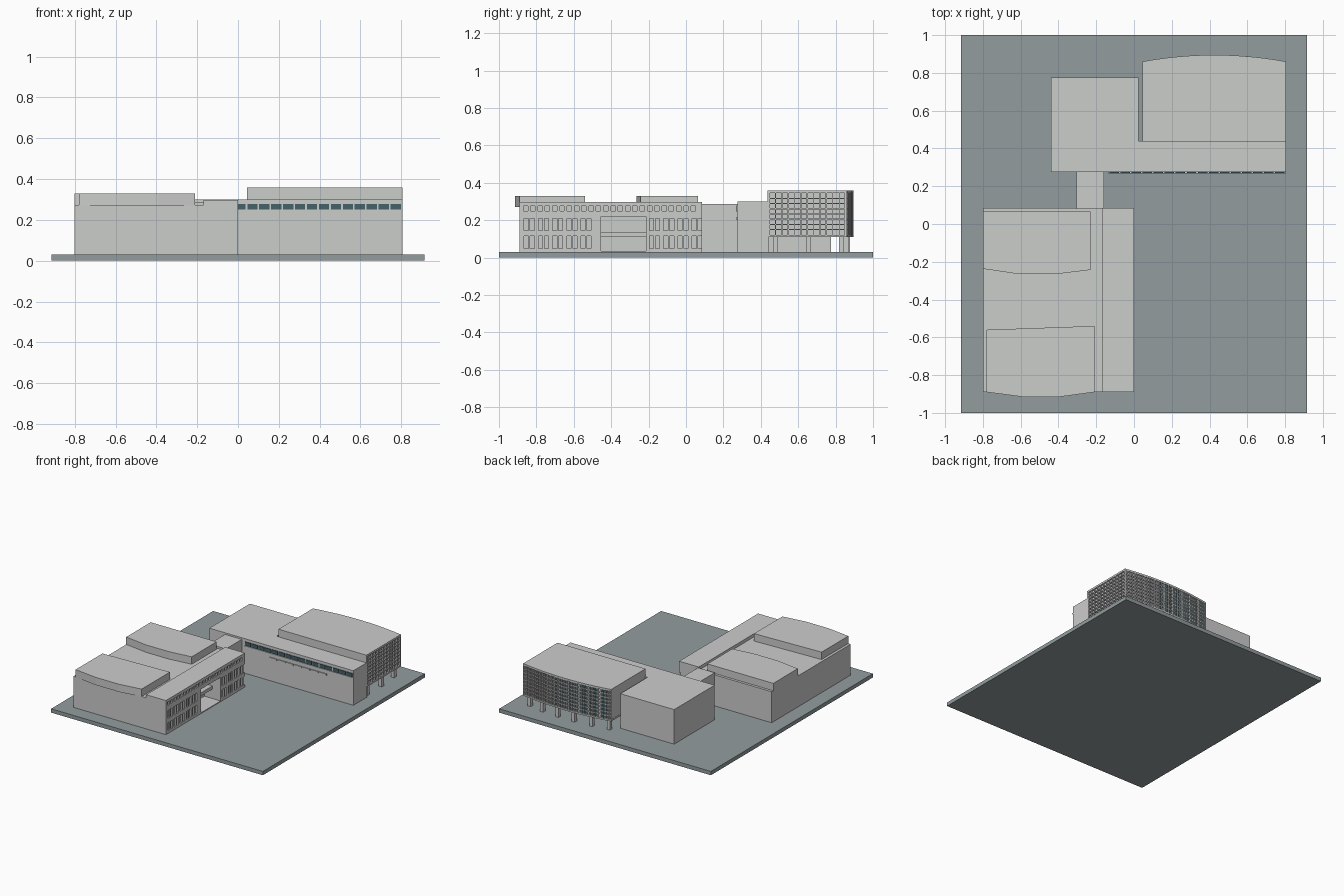
import bpy, bmesh, math
from mathutils import Vector, Matrix

if "Cube" in bpy.data.objects:
    bpy.data.objects.remove(bpy.data.objects["Cube"])


def material(name, rgb):
    m = bpy.data.materials.new(name)
    m.diffuse_color = (*rgb, 1)
    m.use_nodes = True
    m.node_tree.nodes["Principled BSDF"].inputs["Base Color"].default_value = m.diffuse_color
    return m


WALL = material("pale grey wall", (0.60, 0.61, 0.60))
GROUND = material("slate ground", (0.29, 0.335, 0.345))
GLASS = material("teal glass", (0.06, 0.12, 0.14))


def finish(name, bm, mat):
    bmesh.ops.recalc_face_normals(bm, faces=bm.faces)
    me = bpy.data.meshes.new(name)
    bm.to_mesh(me)
    bm.free()
    me.materials.append(mat)
    ob = bpy.data.objects.new(name, me)
    bpy.context.collection.objects.link(ob)
    return ob


def prism(name, outline, z0, z1, mat=WALL):
    """Extrude a flat outline upward."""
    bm = bmesh.new()
    low = [bm.verts.new((x, y, z0)) for x, y in outline]
    high = [bm.verts.new((x, y, z1)) for x, y in outline]
    bm.faces.new(low)
    bm.faces.new(high)
    n = len(outline)
    for i in range(n):
        j = (i + 1) % n
        bm.faces.new((low[i], low[j], high[j], high[i]))
    return finish(name, bm, mat)


def boxes(name, spans, mat=WALL):
    """Join boxes given as (x0, x1, y0, y1, z0, z1) with optional turn about z."""
    bm = bmesh.new()
    for x0, x1, y0, y1, z0, z1, *turn in spans:
        centre = Vector(((x0 + x1) / 2, (y0 + y1) / 2, (z0 + z1) / 2))
        mat4 = (Matrix.Translation(centre) @ Matrix.Rotation(turn[0] if turn else 0, 4, 'Z')
                @ Matrix.Diagonal((x1 - x0, y1 - y0, z1 - z0, 1)))
        bmesh.ops.create_cube(bm, size=1, matrix=mat4)
    return finish(name, bm, mat)


def cut(target, spans):
    cutter = boxes("window_cutter", spans)
    cutter.hide_render = True
    cutter.display_type = 'WIRE'
    mod = target.modifiers.new("openings", 'BOOLEAN')
    mod.operation = 'DIFFERENCE'
    mod.solver = 'EXACT'
    mod.object = cutter
    bpy.context.view_layer.objects.active = target
    bpy.ops.object.modifier_apply(modifier=mod.name)
    bpy.data.objects.remove(cutter)


# Ground slab
boxes("ground_slab", [(-0.915, 0.915, -1, 1, 0, 0.03)], GROUND)

# South hall: main body with a slightly taller street wing
boxes("south_hall", [(-0.80, -0.17, -0.89, 0.085, 0.03, 0.272)])
wing = boxes("street_wing", [(-0.17, 0, -0.89, 0.085, 0.03, 0.297)])

# Wing openings: two window rows, a small clerestory row and the entry
holes = [(-0.14, 0.02, -0.455, -0.215, 0.036, 0.22)]
for start, count in ((-0.865, 5), (-0.195, 4)):
    for i in range(count):
        y = start + i * 0.076
        for z0, z1 in ((0.05, 0.115), (0.145, 0.21)):
            holes += [(-0.012, 0.02, y + k, y + k + 0.022, z0, z1) for k in (0, 0.032)]
for i in range(24):
    y = -0.87 + i * 0.039
    holes.append((-0.012, 0.02, y, y + 0.024, 0.25, 0.275))
cut(wing, holes)
boxes("entry_landing", [(-0.14, -0.07, -0.455, -0.215, 0.11, 0.135)])

# Roof volumes with a faceted bowed south side
def bowed(x0, x1, y_back, y_left, y_right, y_bow):
    a, b = x0 + 0.33 * (x1 - x0), x0 + 0.68 * (x1 - x0)
    return [(x0, y_back[0]), (x0, y_left), (a, y_bow), (b, y_bow), (x1, y_right), (x1, y_back[1])]


prism("south_roof_volume", bowed(-0.78, -0.21, (-0.56, -0.54), -0.89, -0.89, -0.915), 0.27, 0.33)
prism("middle_roof_volume", bowed(-0.80, -0.23, (0.065, 0.065), -0.237, -0.243, -0.265), 0.27, 0.33)

# Link between the two buildings
boxes("connector", [(-0.305, -0.16, 0.08, 0.28, 0.03, 0.287)])

# North building: low L-shaped block
prism("north_block", [(-0.44, 0.275), (0.805, 0.275), (0.805, 0.44), (0.025, 0.44),
                      (0.025, 0.775), (-0.44, 0.775)], 0.03, 0.30)
boxes("parapet_ridge", [(0.045, 0.805, 0.436, 0.45, 0.295, 0.36)])

# South face: high glass strip and low slot of lights
boxes("front_glass_strip", [(-0.13 + i * 0.0585, -0.13 + i * 0.0585 + 0.05, 0.270, 0.277, 0.25, 0.278)
                            for i in range(16)], GLASS)
boxes("front_strip_sill", [(-0.135, 0.805, 0.268, 0.277, 0.243, 0.248)])
boxes("front_slot_frames", [(0.08 + i * 0.0715, 0.08 + i * 0.0715 + 0.066, 0.268, 0.277, 0.203, 0.215)
                            for i in range(7)])

# North gallery raised on columns with a bowed rear facade
X0, X1, YE, RISE = 0.045, 0.805, 0.86, 0.035
R = ((X1 - X0) ** 2 / 4 + RISE ** 2) / (2 * RISE)
CX, CY = (X0 + X1) / 2, YE + RISE - R
HALF = math.asin((X1 - X0) / 2 / R)


def arc(t, inset=0.0):
    """Point and turn on the rear curve, t from 0 (east) to 1 (west)."""
    a = HALF * (1 - 2 * t)
    r = R - inset
    return CX + r * math.sin(a), CY + r * math.cos(a), -a


def gallery(inset):
    curve = [arc(i / 12, inset)[:2] for i in range(13)]
    curve = [(min(x, X1 - inset), y) for x, y in curve]
    return [(X1 - inset, 0.44)] + curve + [(X0, 0.44)]


prism("gallery_core", gallery(0.012), 0.11, 0.355)
prism("gallery_roof", gallery(0), 0.345, 0.36)
prism("gallery_floor", gallery(0), 0.11, 0.122)

# Lattice of the gallery: vertical fins and horizontal bars
ROWS, COLS = 8, 36
fins, panes = [], []
pitch = (0.345 - 0.122) / ROWS
step = (X1 - X0) / COLS
for i in range(COLS + 1):
    x, y, turn = arc(min(max(i / COLS, 0.005), 0.995), 0.007)
    w = 0.008 if i % 4 == 0 else 0.0035
    fins.append((x - w / 2, x + w / 2, y - 0.007, y + 0.007, 0.12, 0.347, turn))
    if i < COLS and i % 4 != 3 and i >= 14:
        x, y, turn = arc((i + 0.5) / COLS, 0.009)
        for r in range(ROWS):
            z = 0.122 + r * pitch
            panes.append((x - step * 0.38, x + step * 0.38, y - 0.004, y + 0.004,
                          z + 0.006, z + pitch - 0.003, turn))
for i in range(13):
    y = 0.445 + i * 0.034
    w = 0.008 if i % 3 == 0 else 0.004
    fins.append((X1 - 0.014, X1, y - w / 2, y + w / 2, 0.12, 0.347))
boxes("gallery_fins", fins)
boxes("gallery_glass", panes, GLASS)

bars = []
for r in range(1, ROWS):
    z = 0.122 + r * pitch
    bars.append((X1 - 0.014, X1 - 0.002, 0.44, YE - 0.005, z - 0.003, z + 0.003))
    for i in range(12):
        x, y, turn = arc((i + 0.5) / 12, 0.008)
        bars.append((x - 0.032, x + 0.032, y - 0.006, y + 0.006, z - 0.003, z + 0.003, turn))
boxes("gallery_bars", bars)

# Columns under the gallery
spots = [(0.765, 0.83), (0.64, 0.855), (0.50, 0.865), (0.36, 0.865), (0.215, 0.855), (0.08, 0.83)]
spots += [(0.78, 0.48), (0.78, 0.655), (0.42, 0.655), (0.08, 0.655)]
boxes("gallery_columns", [(x - 0.013, x + 0.013, y - 0.013, y + 0.013, 0.03, 0.112) for x, y in spots])
